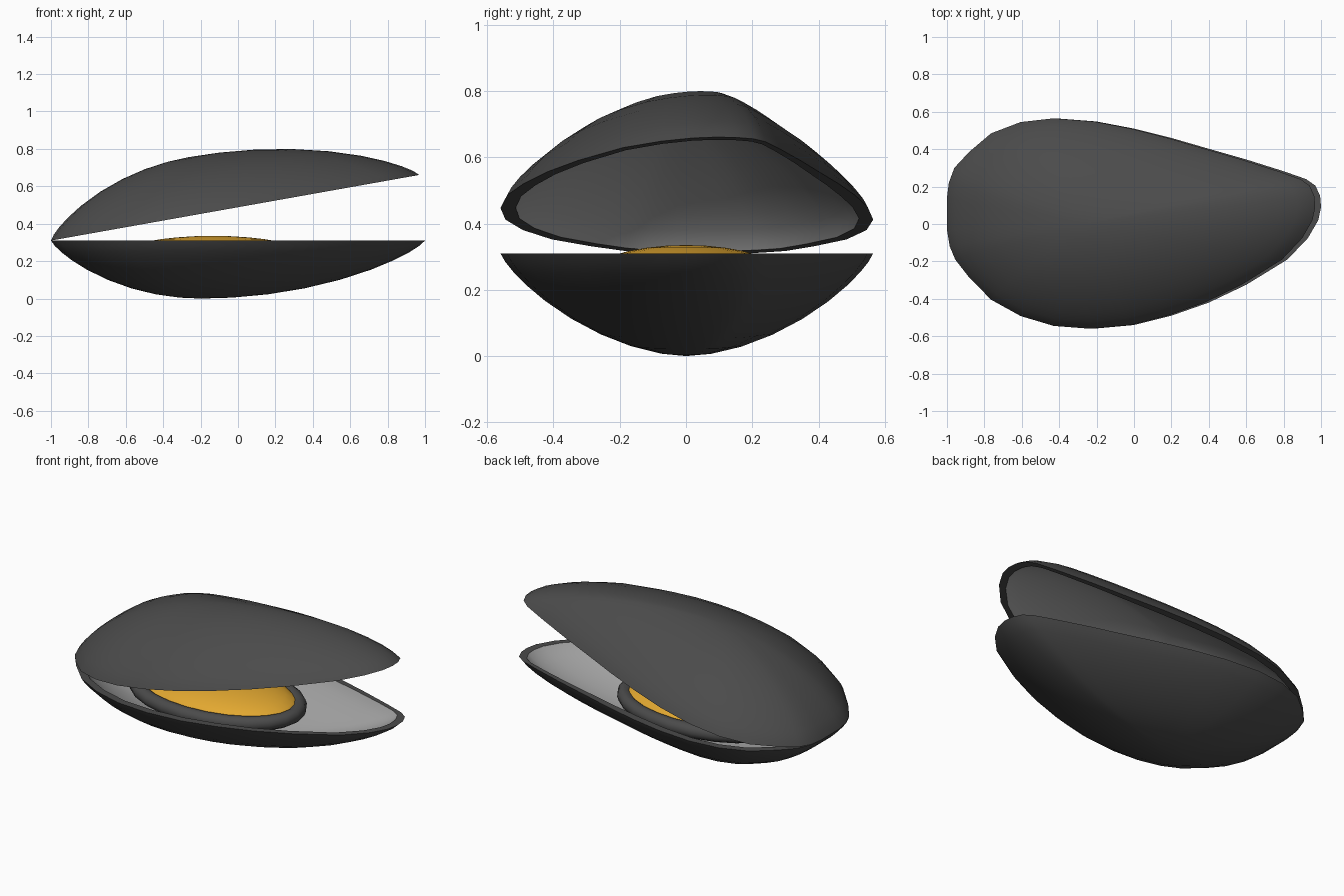
import bpy, bmesh, math
from mathutils import Matrix, Vector

if "Cube" in bpy.data.objects:
    bpy.data.objects.remove(bpy.data.objects["Cube"])

RIM_Z = 0.31          # height of the lower rim and of the hinge
CX, CY = -0.2, 0.0    # deepest point of each shell
OPEN = math.radians(10.1)


def material(name, rgb):
    m = bpy.data.materials.new(name)
    m.diffuse_color = (*rgb, 1)
    m.use_nodes = True
    m.node_tree.nodes["Principled BSDF"].inputs["Base Color"].default_value = m.diffuse_color
    return m


dark = material("dark shell", (0.07, 0.07, 0.07))
pearl = material("pearl lining", (0.36, 0.36, 0.36))
orange = material("orange meat", (0.76, 0.39, 0.03))

# Rim outline of the shell, seen from above, counter-clockwise
OUTLINE = [(1, 0.09), (0.995, 0.15), (0.97, 0.205), (0.92, 0.24), (0.8, 0.282),
           (0.6, 0.345), (0.4, 0.402), (0.2, 0.46), (0, 0.51), (-0.2, 0.548),
           (-0.42, 0.565), (-0.6, 0.545), (-0.76, 0.485), (-0.88, 0.385),
           (-0.96, 0.3), (-0.99, 0.22), (-1, 0.14), (-1, 0.06), (-1, -0.03),
           (-0.985, -0.12), (-0.955, -0.19), (-0.88, -0.285), (-0.76, -0.405),
           (-0.6, -0.492), (-0.42, -0.545), (-0.22, -0.56), (0, -0.54),
           (0.2, -0.49), (0.4, -0.42), (0.6, -0.325), (0.82, -0.19),
           (0.93, -0.075), (0.985, 0.02)]
RINGS = [1, 0.975, 0.93, 0.86, 0.76, 0.62, 0.46, 0.3, 0.14]


def finish(name, bm, mats, angle=40):
    bmesh.ops.recalc_face_normals(bm, faces=bm.faces[:])
    me = bpy.data.meshes.new(name)
    bm.to_mesh(me)
    bm.free()
    for m in mats:
        me.materials.append(m)
    ob = bpy.data.objects.new(name, me)
    bpy.context.collection.objects.link(ob)
    bpy.ops.object.select_all(action='DESELECT')
    ob.select_set(True)
    bpy.context.view_layer.objects.active = ob
    bpy.ops.object.shade_smooth_by_angle(angle=math.radians(angle))
    return ob


def bowl(bm, inset, depth, mat):
    """Bowl of shrinking rings below z = 0; returns its rim vertices."""
    rings = []
    for u in RINGS:
        ring = []
        for x, y in OUTLINE:
            d = Vector((x - CX, y - CY))
            p = 2 - 0.25 * (d.y / d.length) ** 2
            z = -depth * max(0, 1 - u ** p) ** 0.8
            d *= u * (1 - inset / d.length)
            ring.append(bm.verts.new((CX + d.x, CY + d.y, z)))
        rings.append(ring)
    tip = bm.verts.new((CX, CY, -depth))
    n = len(OUTLINE)
    for i in range(n):
        j = (i + 1) % n
        for a, b in zip(rings, rings[1:]):
            bm.faces.new((a[i], a[j], b[j], b[i])).material_index = mat
        bm.faces.new((rings[-1][i], rings[-1][j], tip)).material_index = mat
    return rings[0]


def shell(name, matrix):
    bm = bmesh.new()
    outer = bowl(bm, 0, RIM_Z, 0)
    inner = bowl(bm, 0.046, RIM_Z - 0.04, 1)
    # flat dark lip between the two bowls
    for i in range(len(outer)):
        j = (i + 1) % len(outer)
        bm.faces.new((outer[i], outer[j], inner[j], inner[i]))
    bm.transform(matrix)
    finish(name, bm, [dark, pearl])


# Two halves: the upper one is mirrored and swung open about the hinge
shell("lower_shell", Matrix.Translation((0, 0, RIM_Z)))
shell("upper_shell", Matrix.Translation((-1, 0, RIM_Z))
      @ Matrix.Rotation(-OPEN, 4, 'Y')
      @ Matrix.Translation((1, 0, 0))
      @ Matrix.Diagonal((1, 1, -1, 1)))

# Orange meat: flattened ball
bm = bmesh.new()
bmesh.ops.create_uvsphere(bm, u_segments=28, v_segments=16, radius=1)
bm.transform(Matrix.Translation((-0.135, 0, 0.23))
             @ Matrix.Diagonal((0.5, 0.31, 0.105, 1)))
finish("meat", bm, [orange], 60)

# Dark frill: oval ring around the meat
bm = bmesh.new()
N, K = 24, 10
grid = []
for i in range(N):
    t = 2 * math.pi * i / N
    row = []
    for k in range(K):
        s = 2 * math.pi * k / K
        r = 0.042 * math.cos(s)
        row.append(bm.verts.new((-0.135 + (0.5 + r) * math.cos(t),
                                 (0.315 + r) * math.sin(t),
                                 0.23 + 0.042 * math.sin(s))))
    grid.append(row)
for i in range(N):
    a, b = grid[i], grid[(i + 1) % N]
    for k in range(K):
        m = (k + 1) % K
        bm.faces.new((a[k], b[k], b[m], a[m]))
finish("frill", bm, [dark], 60)
